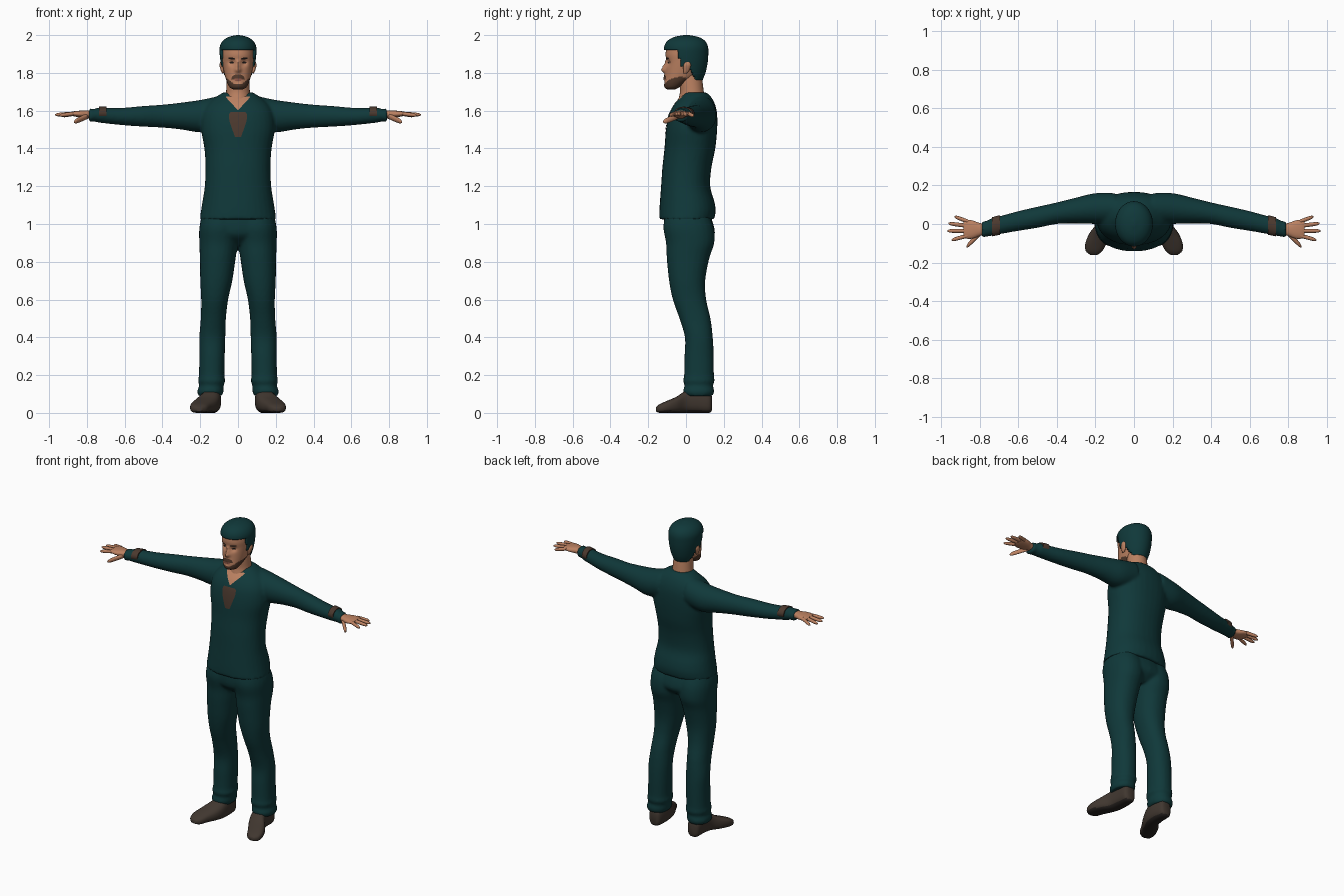
import bpy, bmesh, math
from mathutils import Vector
from mathutils.bvhtree import BVHTree

if "Cube" in bpy.data.objects:
    bpy.data.objects.remove(bpy.data.objects["Cube"], do_unlink=True)


def material(name, r, g, b):
    m = bpy.data.materials.new(name)
    m.use_nodes = True
    m.diffuse_color = (r, g, b, 1)
    shader = m.node_tree.nodes["Principled BSDF"]
    shader.inputs["Base Color"].default_value = (r, g, b, 1)
    shader.inputs["Roughness"].default_value = 0.8
    return m


TEAL = material("dark teal cloth", .005, .04, .042)
SKIN = material("warm skin", .5, .22, .12)
LEATHER = material("brown leather", .052, .038, .029)
BROWN = material("brown patch", .07, .04, .027)
BEARD = material("dark stubble", .085, .042, .025)
SOLE = material("dark sole", .02, .016, .014)
DARK = material("near black", .012, .009, .008)
LIP = material("lip", .32, .11, .075)


def make_object(name, bm, *mats):
    bmesh.ops.recalc_face_normals(bm, faces=bm.faces)
    for f in bm.faces:
        f.smooth = True
    mesh = bpy.data.meshes.new(name)
    bm.to_mesh(mesh)
    bm.free()
    for m in mats:
        mesh.materials.append(m)
    ob = bpy.data.objects.new(name, mesh)
    bpy.context.collection.objects.link(ob)
    return ob


def spline(rows, steps):
    """Smooth interpolation through rows of numbers."""
    out = []
    last = len(rows) - 1
    for i in range(last):
        a, b, c, d = (rows[min(max(i + k, 0), last)] for k in (-1, 0, 1, 2))
        for s in range(steps):
            t = s / steps
            out.append([q + .5 * t * (r - p + t * (2*p - 5*q + 4*r - w + t * (3*(q - r) + w - p)))
                        for p, q, r, w in zip(a, b, c, d)])
    return out + [list(rows[-1])]


def loft(name, axis, rows, *mats, side=1, sides=24, steps=4, power=1.0):
    """Rows give the position on the axis, then the bounds on the other two axes."""
    bm = bmesh.new()
    rings = []
    for t, lo1, hi1, lo2, hi2 in spline(rows, steps):
        ring = []
        for k in range(sides):
            a = math.tau * k / sides
            c, s = math.cos(a), math.sin(a)
            u = (lo1 + hi1) / 2 + (hi1 - lo1) / 2 * math.copysign(abs(c) ** power, c)
            v = (lo2 + hi2) / 2 + (hi2 - lo2) / 2 * math.copysign(abs(s) ** power, s)
            x, y, z = {"x": (t, u, v), "y": (u, t, v), "z": (u, v, t)}[axis]
            ring.append(bm.verts.new((x * side, y, z)))
        rings.append(ring)
    for r, q in zip(rings, rings[1:]):
        for k in range(sides):
            j = (k + 1) % sides
            bm.faces.new((r[k], r[j], q[j], q[k]))
    bm.faces.new(rings[0])
    bm.faces.new(rings[-1])
    return make_object(name, bm, *mats)


def centred(rows):
    return [(z, -w, w, front, back) for z, w, front, back in rows]


def join(name, parts):
    bpy.ops.object.select_all(action="DESELECT")
    for p in parts:
        p.select_set(True)
    bpy.context.view_layer.objects.active = parts[0]
    bpy.ops.object.join()
    parts[0].name = name
    return parts[0]


def fuse(name, parts, voxel):
    """Blend overlapping volumes into one continuous garment."""
    ob = join(name, parts)
    remesh = ob.modifiers.new("blend", "REMESH")
    remesh.mode, remesh.voxel_size, remesh.use_smooth_shade = "VOXEL", voxel, True
    relax = ob.modifiers.new("relax", "SMOOTH")
    relax.iterations = 4
    for m in ("blend", "relax"):
        bpy.ops.object.modifier_apply(modifier=m)
    return ob


def plate(name, target, rows, mat, side=1, cols=10, lift=.003):
    """Thin patch following the front of the target; rows are z, left x, right x."""
    src = bmesh.new()
    src.from_mesh(target.data)
    tree = BVHTree.FromBMesh(src)
    src.free()
    bm = bmesh.new()
    grid = []
    for z, lo, hi in spline(rows, 4):
        line = []
        for k in range(cols + 1):
            x = side * (lo + (hi - lo) * k / cols)
            hit = tree.ray_cast(Vector((x, -1, z)), Vector((0, 1, 0)))[0]
            line.append(bm.verts.new((x, (hit.y if hit else 0) - lift, z)))
        grid.append(line)
    for a, b in zip(grid, grid[1:]):
        for k in range(cols):
            bm.faces.new((a[k], a[k + 1], b[k + 1], b[k]))
    ob = make_object(name, bm, mat)
    if sum(p.normal.y for p in ob.data.polygons) > 0:
        ob.data.flip_normals()
    return ob


# Shirt: trunk and both sleeves blended together
trunk = loft("trunk", "z", centred([
    (1.025, .203, -.142, .15), (1.07, .196, -.141, .157), (1.12, .188, -.138, .15),
    (1.2, .176, -.132, .128), (1.3, .172, -.125, .135), (1.4, .178, -.114, .155),
    (1.5, .195, -.106, .165), (1.58, .19, -.09, .165), (1.63, .165, -.065, .155),
    (1.67, .12, -.03, .135), (1.697, .078, -.01, .108)]), TEAL, sides=32, power=.9)
SLEEVE = [(.1, 0, .16, 1.5, 1.678), (.2, 0, .16, 1.485, 1.657), (.3, .003, .137, 1.5, 1.643),
          (.4, 0, .112, 1.51, 1.632), (.5, -.02, .09, 1.515, 1.625), (.6, -.036, .067, 1.522, 1.616),
          (.68, -.05, .045, 1.53, 1.615), (.74, -.062, .03, 1.537, 1.617), (.755, -.064, .02, 1.542, 1.61),
          (.79, -.072, .012, 1.538, 1.612)]
shirt = fuse("shirt", [trunk] + [loft("sleeve", "x", SLEEVE, TEAL, side=s) for s in (1, -1)], .009)

# Trousers: hips and both legs blended together
hips = loft("hips", "z", centred([(1.06, .185, -.11, .12), (1.0, .2, -.118, .145),
                                  (.94, .19, -.108, .15), (.89, .07, -.05, .1)]), TEAL)
LEG = [(1.05, 0, .19, -.11, .12), (.98, -.01, .205, -.12, .147), (.9, 0, .205, -.106, .15),
       (.82, .012, .202, -.102, .124), (.7, .03, .2, -.09, .102), (.6, .052, .195, -.07, .107),
       (.5, .064, .197, -.035, .13), (.4, .067, .205, -.006, .142), (.3, .07, .205, -.008, .147),
       (.2, .072, .207, -.01, .148), (.17, .067, .212, -.016, .152), (.145, .076, .206, -.008, .143),
       (.115, .076, .216, -.016, .15), (.09, .084, .21, -.006, .142)]
fuse("trousers", [hips] + [loft("leg", "z", LEG, TEAL, side=s, power=.92) for s in (1, -1)], .009)

# Neck and head, sculpted with soft pushes on the front of the face
loft("neck", "z", centred([(1.6, .07, -.05, .1), (1.66, .068, -.04, .1), (1.7, .063, -.032, .094),
                           (1.75, .06, -.035, .088), (1.8, .058, -.03, .08)]), SKIN)
head = loft("head", "z", centred([
    (1.712, .022, -.095, -.055), (1.722, .042, -.108, -.035), (1.745, .056, -.113, 0),
    (1.78, .068, -.11, .055), (1.82, .077, -.107, .088), (1.86, .083, -.104, .1),
    (1.9, .085, -.108, .104), (1.94, .08, -.1, .1), (1.97, .06, -.075, .08),
    (1.985, .03, -.04, .05)]), SKIN, BEARD, sides=96, steps=8, power=.92)
PUSHES = [(0, 1.816, .015, .024), (0, 1.838, .011, .014), (0, 1.858, .01, .008),
          (.033, 1.854, .016, -.013), (-.033, 1.854, .016, -.013), (0, 1.772, .022, .005),
          (0, 1.752, .012, -.005), (0, 1.73, .02, .005)]
for v in head.data.vertices:
    if v.co.y < -.03:
        x, z = v.co.x, v.co.z
        v.co.y -= sum(amt * math.exp(-((x - cx) ** 2 + (z - cz) ** 2) / r ** 2)
                      for cx, cz, r, amt in PUSHES)
for p in head.data.polygons:
    x, y, z = p.center
    jaw = 1.742 + .8 * max(0, abs(x) - .022)
    p.material_index = int(z < min(jaw, 1.795) and y < .005)

# Face details
plate("moustache", head, [(1.766, -.036, .036), (1.784, -.028, .028), (1.791, -.012, .012)], BEARD)
plate("mouth", head, [(1.757, -.012, .012), (1.763, -.022, .022), (1.769, -.018, .018)], LIP, lift=.004)
for s, label in ((1, "left"), (-1, "right")):
    plate(label + "_eye", head, [(1.849, .027, .039), (1.854, .021, .046), (1.859, .027, .04)], DARK, s)
    plate(label + "_eyebrow", head, [(1.87, .015, .03), (1.876, .016, .052), (1.881, .03, .05)], DARK, s)
    loft(label + "_ear", "z", [(1.797, .076, .083, -.012, .004), (1.81, .074, .09, -.014, .016),
                               (1.84, .076, .098, -.014, .026), (1.858, .08, .094, -.004, .02)],
         SKIN, side=s, sides=16)

# Hair: shell around the skull with the face opening cut away
hair = loft("hair", "z", centred([
    (1.762, .07, -.1, .088), (1.8, .082, -.105, .103), (1.85, .091, -.108, .114),
    (1.9, .097, -.115, .118), (1.94, .096, -.115, .116), (1.97, .08, -.098, .1),
    (1.99, .05, -.062, .066), (2.0, .008, -.012, .016)]), TEAL, sides=64, steps=6)
bm = bmesh.new()
bm.from_mesh(hair.data)
opening = []
for f in bm.faces:
    x, y, z = f.calc_center_median()
    if z < 1.922 and y < (-.045 if z > 1.875 else -.03 if z > 1.83 else .02 + (1.83 - z) * .5):
        opening.append(f)
bmesh.ops.delete(bm, geom=opening, context="FACES")
bm.to_mesh(hair.data)
bm.free()
shell = hair.modifiers.new("thickness", "SOLIDIFY")
shell.thickness, shell.offset = .014, -1

# Open collar and chest patch
plate("collar_opening", shirt, [(1.604, -.003, .003), (1.63, -.026, .026),
                                (1.655, -.05, .05), (1.676, -.066, .066)], SKIN)
plate("chest_patch", shirt, [(1.46, -.016, .016), (1.5, -.03, .03), (1.55, -.046, .046),
                             (1.58, -.047, .047), (1.592, -.04, .04)], BROWN)


def finger(start, end, r, s):
    rows = []
    for t, k in ((0, 1), (.5, 1), (.85, .85), (1, .3)):
        x, y, z = Vector(start).lerp(Vector(end), t)
        rows.append((x, y - r * k, y + r * k, z - r * k, z + r * k))
    return loft("finger", "x", rows, SKIN, side=s, sides=12, steps=3)


# Hands, wrist bands and shoes
for s, label in ((1, "left"), (-1, "right")):
    palm = loft("palm", "x", [(.76, -.055, .0, 1.555, 1.6), (.8, -.062, .005, 1.56, 1.6),
                              (.835, -.075, .018, 1.564, 1.6), (.868, -.076, .022, 1.57, 1.597),
                              (.885, -.066, .016, 1.575, 1.592)], SKIN, side=s, power=.85)
    digits = [finger((.86, y, 1.585), tip, .0105, s) for y, tip in (
        (.013, (.93, .038, 1.572)), (-.01, (.962, .003, 1.576)),
        (-.035, (.968, -.036, 1.578)), (-.06, (.945, -.083, 1.575)))]
    thumb = finger((.795, -.045, 1.572), (.868, -.117, 1.54), .015, s)
    join(label + "_hand", [palm, thumb] + digits)

    band = [(x, lo - .003, hi + .003, 1.55, 1.621) for x, lo, hi in
            ((.695, -.053, .042), (.715, -.057, .038), (.735, -.061, .032))]
    loft(label + "_wrist_band", "x", band, BROWN, side=s)

    shoe = loft(label + "_shoe", "y", [
        (.138, .115, .16, .015, .085), (.122, .1, .18, 0, .115), (.06, .09, .187, 0, .13),
        (0, .094, .198, 0, .118), (-.05, .112, .232, 0, .086), (-.1, .142, .252, 0, .064),
        (-.14, .164, .25, 0, .046), (-.16, .19, .226, .008, .03)], LEATHER, SOLE, side=s, power=.75)
    for p in shoe.data.polygons:
        p.material_index = int(p.center.z < .012)

# Smooth shading with crisp rims
bpy.ops.object.select_all(action="SELECT")
bpy.context.view_layer.objects.active = shirt
bpy.ops.object.shade_smooth_by_angle(angle=math.radians(50))
